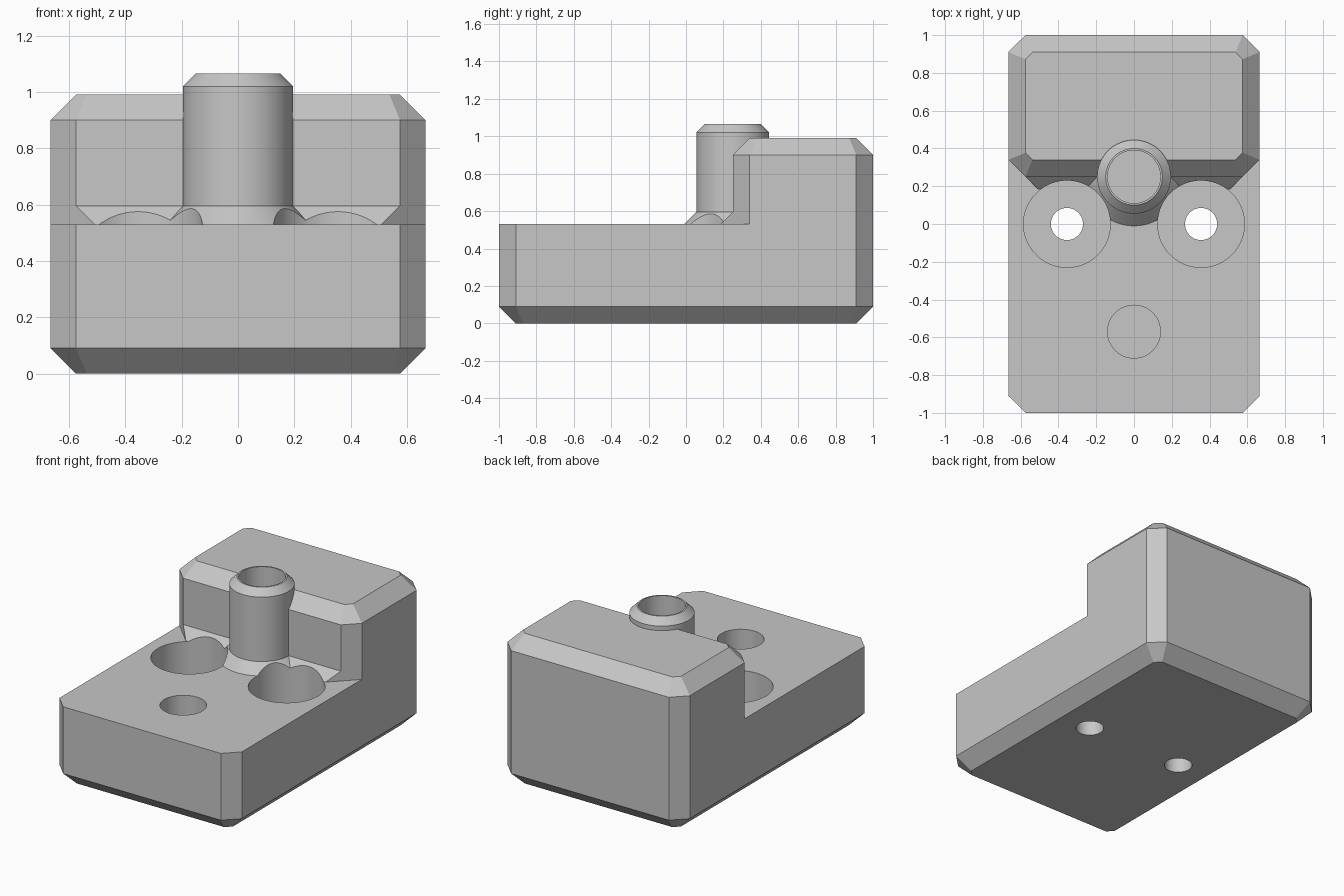
import bpy, bmesh, math

cube = bpy.data.objects.get("Cube")
if cube:
    bpy.data.objects.remove(cube, do_unlink=True)

HALF_X, CHAMFER, DECK, FLOOR = 0.665, 0.09, 0.53, 0.18
TOE = 0.065

grey = bpy.data.materials.new("plain grey")
grey.use_nodes = True
colour = (0.57, 0.57, 0.57, 1)
grey.diffuse_color = colour
grey.node_tree.nodes["Principled BSDF"].inputs["Base Color"].default_value = colour


def make_object(name, bm):
    bmesh.ops.recalc_face_normals(bm, faces=bm.faces)
    mesh = bpy.data.meshes.new(name)
    bm.to_mesh(mesh)
    bm.free()
    mesh.materials.append(grey)
    obj = bpy.data.objects.new(name, mesh)
    bpy.context.collection.objects.link(obj)
    return obj


def loft(name, rings):
    """Solid through closed rings that all have the same point count."""
    bm = bmesh.new()
    loops = [[bm.verts.new(p) for p in ring] for ring in rings]
    n = len(loops[0])
    for low, high in zip(loops, loops[1:]):
        for i in range(n):
            j = (i + 1) % n
            bm.faces.new((low[i], low[j], high[j], high[i]))
    bm.faces.new(loops[0][::-1])
    bm.faces.new(loops[-1])
    return make_object(name, bm)


def plan(z, front, inset=0, toe=0):
    """Rectangle with cut corners; toe pushes the front edge out along the cuts."""
    x, y0, y1 = HALF_X - inset, front + inset - toe, 1 - inset
    cut = CHAMFER - inset * (2 - math.sqrt(2))
    fc = cut + toe
    half = [(x - fc, y0), (x, y0 + fc), (x, y1 - cut), (x - cut, y1)]
    return [(a, b, z) for a, b in half] + [(-a, b, z) for a, b in reversed(half)]


def lathe(name, x, y, profile, sides=64):
    return loft(name, [[(x + r * math.cos(i * math.tau / sides),
                         y + r * math.sin(i * math.tau / sides), z)
                        for i in range(sides)] for r, z in profile])


def combine(target, tool, operation):
    mod = target.modifiers.new(operation, 'BOOLEAN')
    mod.operation, mod.solver, mod.object = operation, 'EXACT', tool
    bpy.context.view_layer.objects.active = target
    bpy.ops.object.modifier_apply(modifier=mod.name)
    bpy.data.objects.remove(tool, do_unlink=True)


# Base slab and raised rear block with its sloped toe
body = loft("stepped_block", [plan(0, -1, CHAMFER), plan(CHAMFER, -1), plan(DECK, -1)])
rear_block = loft("rear_block", [plan(0.4, 0.25, toe=TOE), plan(DECK, 0.25, toe=TOE),
                                 plan(DECK + TOE, 0.25), plan(0.9, 0.25),
                                 plan(0.99, 0.25, CHAMFER)])
combine(body, rear_block, 'UNION')

# Upright tube with flared foot and chamfered rim
tube = lathe("tube", 0, 0.25, [(0.26, 0.35), (0.26, DECK), (0.195, DECK + TOE),
                               (0.195, 1.02), (0.15, 1.065)])
combine(body, tube, 'UNION')

# Counterbored screw holes
for side in (-1, 1):
    hole = lathe("screw_hole", side * 0.355, 0,
                 [(0.085, -0.1), (0.085, FLOOR), (0.23, FLOOR), (0.23, 0.8)])
    combine(body, hole, 'DIFFERENCE')

# Blind bores in the tube and the front deck
for y, top in ((0.25, 1.2), (-0.57, 0.7)):
    combine(body, lathe("bore", 0, y, [(0.14, FLOOR), (0.14, top)]), 'DIFFERENCE')

# Smooth round walls, sharp chamfers
bpy.ops.object.select_all(action='DESELECT')
body.select_set(True)
bpy.context.view_layer.objects.active = body
bpy.ops.object.shade_smooth_by_angle(angle=math.radians(20))
